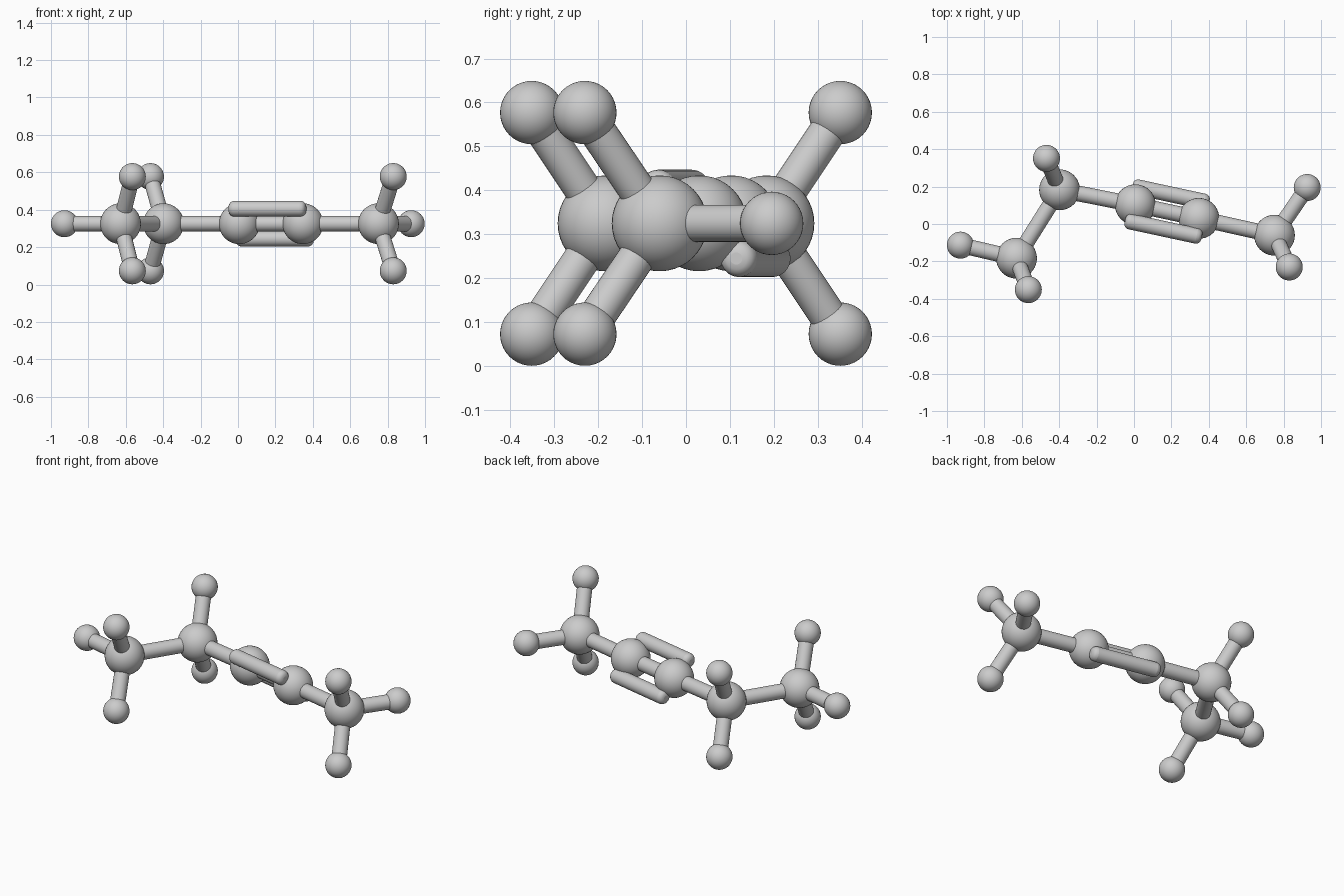
import bpy
from mathutils import Vector

if "Cube" in bpy.data.objects:
    bpy.data.objects.remove(bpy.data.objects["Cube"])

Z = 0.325          # height of the carbon plane
DZ = 0.252         # out-of-plane hydrogen offset
R_C, R_H, R_B = 0.109, 0.072, 0.042


def smooth():
    bpy.ops.object.shade_smooth_by_angle()


def atom(name, p, r):
    bpy.ops.mesh.primitive_uv_sphere_add(segments=40, ring_count=20, radius=r, location=p)
    bpy.context.object.name = name
    smooth()


def rod(name, a, b, bevel=0.0):
    a, b = Vector(a), Vector(b)
    d = b - a
    bpy.ops.mesh.primitive_cylinder_add(vertices=32, radius=R_B, depth=d.length, location=(a + b) / 2)
    o = bpy.context.object
    o.name = name
    o.rotation_euler = d.to_track_quat('Z', 'Y').to_euler()
    if bevel:
        m = o.modifiers.new("rounded_ends", 'BEVEL')
        m.width = bevel
        m.segments = 4
    smooth()


# carbon chain, left to right
chain = [Vector(p) for p in [(-0.628, -0.183, Z), (-0.398, 0.183, Z), (0.007, 0.103, Z),
                             (0.347, 0.03, Z), (0.751, -0.06, Z)]]
for i, p in enumerate(chain):
    atom(f"carbon_{i + 1}", p, R_C)
for i in range(4):
    rod(f"chain_bond_{i + 1}", chain[i], chain[i + 1])

# hydrogens: (carbon index, x, y, vertical offsets)
hydrogens = [(0, -0.565, -0.351, (DZ, -DZ)), (0, -0.928, -0.113, (0,)),
             (1, -0.468, 0.351, (DZ, -DZ)),
             (4, 0.83, -0.23, (DZ, -DZ)), (4, 0.926, 0.195, (0,))]
n = 0
for c, x, y, offsets in hydrogens:
    for dz in offsets:
        n += 1
        p = Vector((x, y, Z + dz))
        atom(f"hydrogen_{n}", p, R_H)
        rod(f"hydrogen_bond_{n}", chain[c], p)

# two outer rods of the triple bond, on opposite diagonals
mid = (chain[2] + chain[3]) / 2
d = (chain[3] - chain[2]).normalized()
side = Vector((-d.y, d.x, 0))
for s, name in ((1, "back"), (-1, "front")):
    c = mid + s * (side * 0.094 - Vector((0, 0, 0.08)))
    rod(f"triple_bond_{name}", c - d * 0.21, c + d * 0.21, 0.028)
